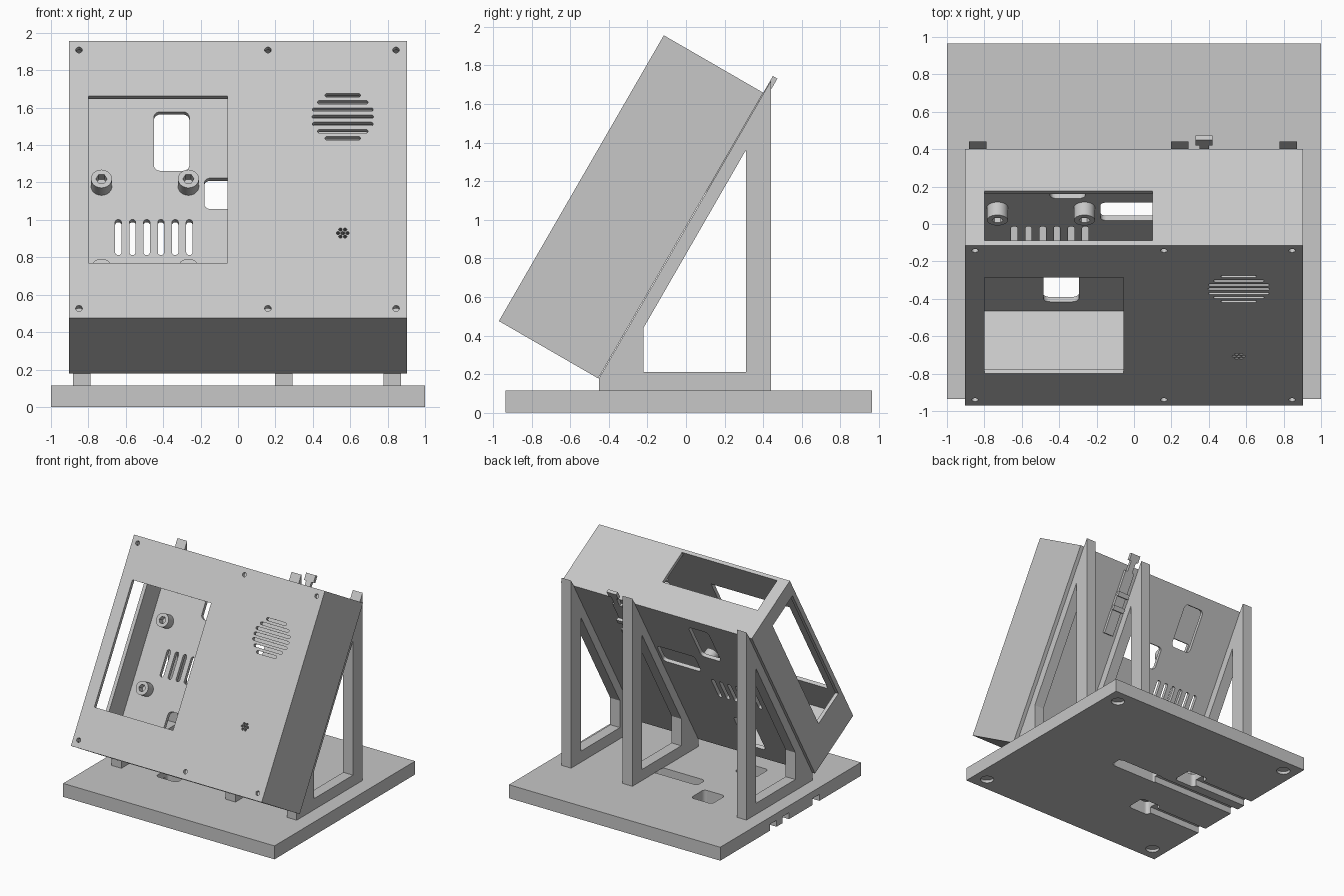
import bpy, bmesh, math
from mathutils import Matrix

cube = bpy.data.objects.get("Cube")
if cube:
    bpy.data.objects.remove(cube, do_unlink=True)

grey = bpy.data.materials.new("light grey plastic")
grey.use_nodes = True
GREY = (0.57, 0.57, 0.57, 1)
grey.diffuse_color = GREY
grey.node_tree.nodes["Principled BSDF"].inputs["Base Color"].default_value = GREY

# Tilted frame of the case: local y runs front to back, local z runs up the panel
TILT = Matrix.Translation((0, -0.97, 0.475)) @ Matrix.Rotation(math.radians(-30), 4, 'X')
FLAT = Matrix.Identity(4)


def rect(x0, x1, y0, y1, r=0.0, n=6):
    """Rectangle outline with optional rounded corners."""
    if r == 0:
        return [(x0, y0), (x1, y0), (x1, y1), (x0, y1)]
    pts = []
    centres = [(x1 - r, y1 - r), (x0 + r, y1 - r), (x0 + r, y0 + r), (x1 - r, y0 + r)]
    for q, (cx, cy) in enumerate(centres):
        for i in range(n + 1):
            a = math.pi / 2 * (q + i / n)
            pts.append((cx + r * math.cos(a), cy + r * math.sin(a)))
    return pts


def ring(cx, cy, r, n=16):
    return [(cx + r * math.cos(math.tau * i / n), cy + r * math.sin(math.tau * i / n))
            for i in range(n)]


def build(name, prisms, frame=FLAT):
    """Object made of prisms, each given as (axis, outline, low, high)."""
    bm = bmesh.new()
    for axis, pts, lo, hi in prisms:
        place = {'x': lambda p, t: (t, p[0], p[1]),
                 'y': lambda p, t: (p[0], t, p[1]),
                 'z': lambda p, t: (p[0], p[1], t)}[axis]
        a = [bm.verts.new(place(p, lo)) for p in pts]
        b = [bm.verts.new(place(p, hi)) for p in pts]
        bm.faces.new(a)
        bm.faces.new(b[::-1])
        for i in range(len(pts)):
            j = (i + 1) % len(pts)
            bm.faces.new((a[j], a[i], b[i], b[j]))
    bmesh.ops.remove_doubles(bm, verts=bm.verts, dist=1e-5)
    bmesh.ops.recalc_face_normals(bm, faces=bm.faces)
    mesh = bpy.data.meshes.new(name)
    bm.to_mesh(mesh)
    bm.free()
    mesh.materials.append(grey)
    ob = bpy.data.objects.new(name, mesh)
    ob.matrix_world = frame
    bpy.context.collection.objects.link(ob)
    return ob


def carve(ob, *groups):
    """Subtract each group of prisms in turn and bake the result."""
    cutters = []
    for g in groups:
        c = build("cutter", g, ob.matrix_basis.copy())
        c.hide_render = True
        cutters.append(c)
        m = ob.modifiers.new("cut", 'BOOLEAN')
        m.operation, m.solver, m.object = 'DIFFERENCE', 'EXACT', c
    bpy.context.view_layer.update()
    baked = bpy.data.meshes.new_from_object(
        ob.evaluated_get(bpy.context.evaluated_depsgraph_get()))
    ob.modifiers.clear()
    ob.data = baked
    for c in cutters:
        bpy.data.objects.remove(c, do_unlink=True)


# Case dimensions
W, D, H, T = 0.903, 0.595, 1.71, 0.03
FRONT = (-0.05, T + 0.02)
BACK = (D - T - 0.02, D + 0.05)

case = build("case", [('y', rect(-W, W, 0, H), 0, D)], TILT)
cavity = [('y', rect(-W + T, W - T, T, H - T), T, D - T)]

# Windows in the front, top and side
cuts = [('y', rect(-0.8, -0.055, 0.34, 1.37), *FRONT),
        ('z', rect(-0.8, 0.1, T, 0.335), H - 0.05, H + 0.05),
        ('x', rect(T + 0.01, 0.35, 0.33, 1.57), -W - 0.05, -W + 0.05)]
# Screw holes
for x in (-0.85, 0.16, 0.845):
    for z in (0.06, 1.655):
        cuts.append(('y', ring(x, z, 0.018), *FRONT))
# Speaker grille
for i, half in enumerate((0.095, 0.135, 0.162, 0.165, 0.162, 0.135, 0.095)):
    z = 1.243 + (i - 3) * 0.0445
    cuts.append(('y', rect(0.56 - half, 0.56 + half, z - 0.011, z + 0.011, 0.011, 4), *FRONT))
# Microphone holes
for x, z in [(0.56, 0.525)] + ring(0.56, 0.525, 0.025, 6):
    cuts.append(('y', ring(x, z, 0.01, 10), *FRONT))
# Cable openings and vents in the back
cuts += [('y', rect(-0.45, -0.26, 1.235, 1.6, 0.035), *BACK),
         ('y', rect(-0.485, -0.295, 0.13, 0.48, 0.035), *BACK),
         ('y', rect(-0.18, 0.18, 1.0, 1.19, 0.03), *BACK)]
for i in range(6):
    x = -0.64 + i * 0.076
    cuts.append(('y', rect(x - 0.017, x + 0.017, 0.715, 0.935, 0.017), *BACK))
carve(case, cavity, cuts)

# Standoffs with hexagonal sockets
for i, x in enumerate((-0.73, -0.265)):
    for j, z in enumerate((0.59, 1.14)):
        post = build(f"standoff_{i}_{j}", [('y', ring(x, z, 0.056, 32), 0.485, D - T + 0.005)], TILT)
        carve(post, [('y', ring(x, z, 0.03, 6), 0.45, 0.54)])
        for o in bpy.context.selected_objects:
            o.select_set(False)
        post.select_set(True)
        bpy.context.view_layer.objects.active = post
        bpy.ops.object.shade_smooth_by_angle()

# Strap clip on the back
build("clip", [('y', rect(0.33, 0.42, 1.12, 1.66), D, D + 0.025),
               ('y', rect(0.35, 0.40, 1.66, 1.75), D, D + 0.025),
               ('y', rect(0.33, 0.42, 1.75, 1.81), D, D + 0.027),
               ('y', rect(0.32, 0.43, 1.32, 1.36), D + 0.025, D + 0.05),
               ('y', rect(0.32, 0.43, 1.44, 1.48), D + 0.025, D + 0.05)], TILT)

# Triangular support frames
outer = [(-0.45, 0.115), (0.44, 0.115), (0.44, 1.72), (-0.45, 0.18)]
inner = [(-0.22, 0.21), (0.31, 0.21), (0.31, 1.36), (-0.22, 0.44)]
for name, x in (("right", -0.835), ("middle", 0.245), ("left", 0.825)):
    frame = build(f"{name}_support", [('x', outer, x - 0.046, x + 0.046)])
    carve(frame, [('x', inner, x - 0.1, x + 0.1)])

# Base with cable channels, foot recesses and cable holes
base = build("base", [('z', rect(-1, 1, -0.935, 0.965), 0, 0.115)])
under = [('z', rect(-1.1, end, y - 0.045, y + 0.045), -0.05, 0.055)
         for end, y in ((-0.35, 0.25), (0.26, 0.08), (-0.35, -0.33))]
under += [('z', ring(x, y, 0.055, 24), -0.05, 0.025)
          for x in (-0.88, 0.88) for y in (-0.815, 0.845)]
holes = [('z', rect(-0.49, -0.29, 0.17, 0.35, 0.03), -0.1, 0.2),
         ('z', rect(-0.2, 0.25, 0.025, 0.135, 0.03), -0.1, 0.2),
         ('z', rect(-0.49, -0.29, -0.415, -0.24, 0.03), -0.1, 0.2)]
carve(base, under, holes)
